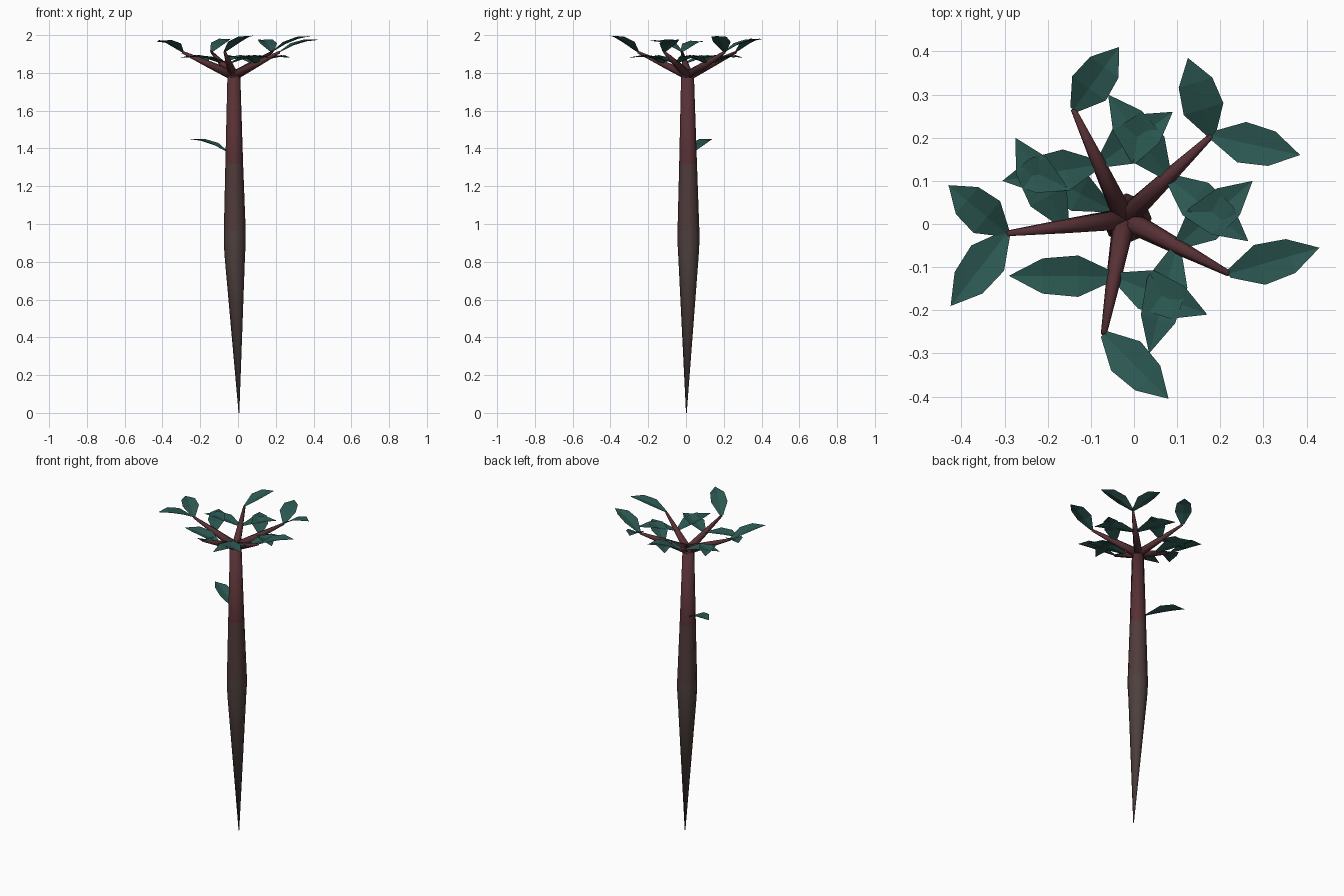
import bpy
import bmesh
from math import cos, sin, pi
from mathutils import Vector

if "Cube" in bpy.data.objects:
    bpy.data.objects.remove(bpy.data.objects["Cube"])


def material(name, rgb):
    m = bpy.data.materials.new(name)
    m.diffuse_color = (*rgb, 1)
    m.use_nodes = True
    m.node_tree.nodes["Principled BSDF"].inputs["Base Color"].default_value = m.diffuse_color
    return m


bark_low = material("bark_brown", (0.075, 0.052, 0.048))
bark_mid = material("bark_russet", (0.080, 0.044, 0.043))
bark_top = material("bark_red", (0.095, 0.030, 0.035))
leaf_green = material("leaf_green", (0.024, 0.095, 0.082))


def finish(name, bm, mats, smooth=False):
    bmesh.ops.recalc_face_normals(bm, faces=bm.faces)
    me = bpy.data.meshes.new(name)
    bm.to_mesh(me)
    bm.free()
    ob = bpy.data.objects.new(name, me)
    bpy.context.collection.objects.link(ob)
    for m in mats:
        me.materials.append(m)
    for p in me.polygons:
        p.use_smooth = smooth
    return ob


def tube(name, path, mats, sides=8, smooth=True):
    """Skin of rings (point, radius, material index) square to the path."""
    bm = bmesh.new()
    axis = (Vector(path[-1][0]) - Vector(path[0][0])).normalized()
    turn = Vector((0, 0, 1)).rotation_difference(axis)
    rings = []
    for p, r, _ in path:
        rings.append([bm.verts.new(Vector(p) + turn @ Vector(
            (r * cos(2 * pi * i / sides), r * sin(2 * pi * i / sides), 0)))
            for i in range(sides)])
    for k in range(len(rings) - 1):
        a, b = rings[k], rings[k + 1]
        for i in range(sides):
            j = (i + 1) % sides
            bm.faces.new((a[i], a[j], b[j], b[i])).material_index = path[k][2]
    bm.faces.new(rings[0])
    bm.faces.new(rings[-1]).material_index = path[-1][2]
    return finish(name, bm, mats, smooth)


def leaf(name, base, tip, width=0.048, arch=0.015, fold=0.012):
    """Six-sided leaf creased along its midrib."""
    base, tip = Vector(base), Vector(tip)
    along = tip - base
    side = Vector((-along.y, along.x, 0)).normalized()
    up = Vector((0, 0, 1))
    bm = bmesh.new()
    rows = []
    for t, w in ((0.0, 0.2), (0.34, 1.0), (0.68, 0.85)):
        mid = base + along * t + up * arch * 4 * t * (1 - t)
        rows.append([bm.verts.new(mid + side * width * w * s + up * fold * w * abs(s))
                     for s in (-1, 0, 1)])
    end = bm.verts.new(tip)
    for a, b in zip(rows, rows[1:]):
        for i in (0, 1):
            bm.faces.new((a[i], a[i + 1], b[i + 1], b[i]))
    for i in (0, 1):
        bm.faces.new((rows[-1][i], rows[-1][i + 1], end))
    return finish(name, bm, [leaf_green])


# Spindle-shaped trunk
tube("trunk", [((0.005, 0.002, 0.0), 0.002, 0),
               ((-0.017, 0.013, 0.83), 0.054, 0),
               ((-0.017, 0.013, 0.90), 0.058, 0),
               ((-0.017, 0.013, 0.96), 0.058, 1),
               ((-0.020, 0.011, 1.32), 0.047, 2),
               ((-0.022, 0.008, 1.79), 0.034, 2)],
     [bark_low, bark_mid, bark_top])

# Five branches spreading from the trunk top
hub = Vector((-0.022, 0.012, 1.785))
ends = {"A": (-0.14, 0.265, 1.91), "B": (0.18, 0.205, 1.91),
        "C": (0.22, -0.115, 1.91), "D": (-0.07, -0.255, 1.91),
        "E": (-0.295, -0.022, 1.91)}
for key, e in ends.items():
    tube("branch_" + key, [(hub, 0.027, 0), (hub.lerp(Vector(e), 0.5), 0.018, 0),
                           (e, 0.007, 0)], [bark_top], 6)

# Leaves at the branch ends
outer = [("A", (-0.035, 0.41, 1.98)), ("B", (0.125, 0.385, 1.975)),
         ("B", (0.385, 0.16, 1.995)), ("C", (0.43, -0.055, 1.975)),
         ("D", (0.08, -0.405, 1.997)), ("E", (-0.43, 0.09, 1.965)),
         ("E", (-0.425, -0.19, 1.97))]
for n, (key, tip) in enumerate(outer):
    leaf("tip_leaf_%d" % n, ends[key], tip)

# Crossing leaves from the middle of the branches
inner = [("A", (0.09, 0.26)), ("B", (-0.06, 0.30)), ("B", (0.265, -0.04)),
         ("C", (0.275, 0.10)), ("C", (0.035, -0.30)), ("D", (0.17, -0.21)),
         ("D", (-0.29, -0.12)), ("E", (-0.275, 0.20)), ("A", (-0.305, 0.10))]
for n, (key, tip) in enumerate(inner):
    leaf("mid_leaf_%d" % n, hub.lerp(Vector(ends[key]), 0.5), (*tip, 1.882))

# Single leaf on the trunk
leaf("trunk_leaf", (-0.055, 0.035, 1.38), (-0.26, 0.14, 1.45), 0.045)
